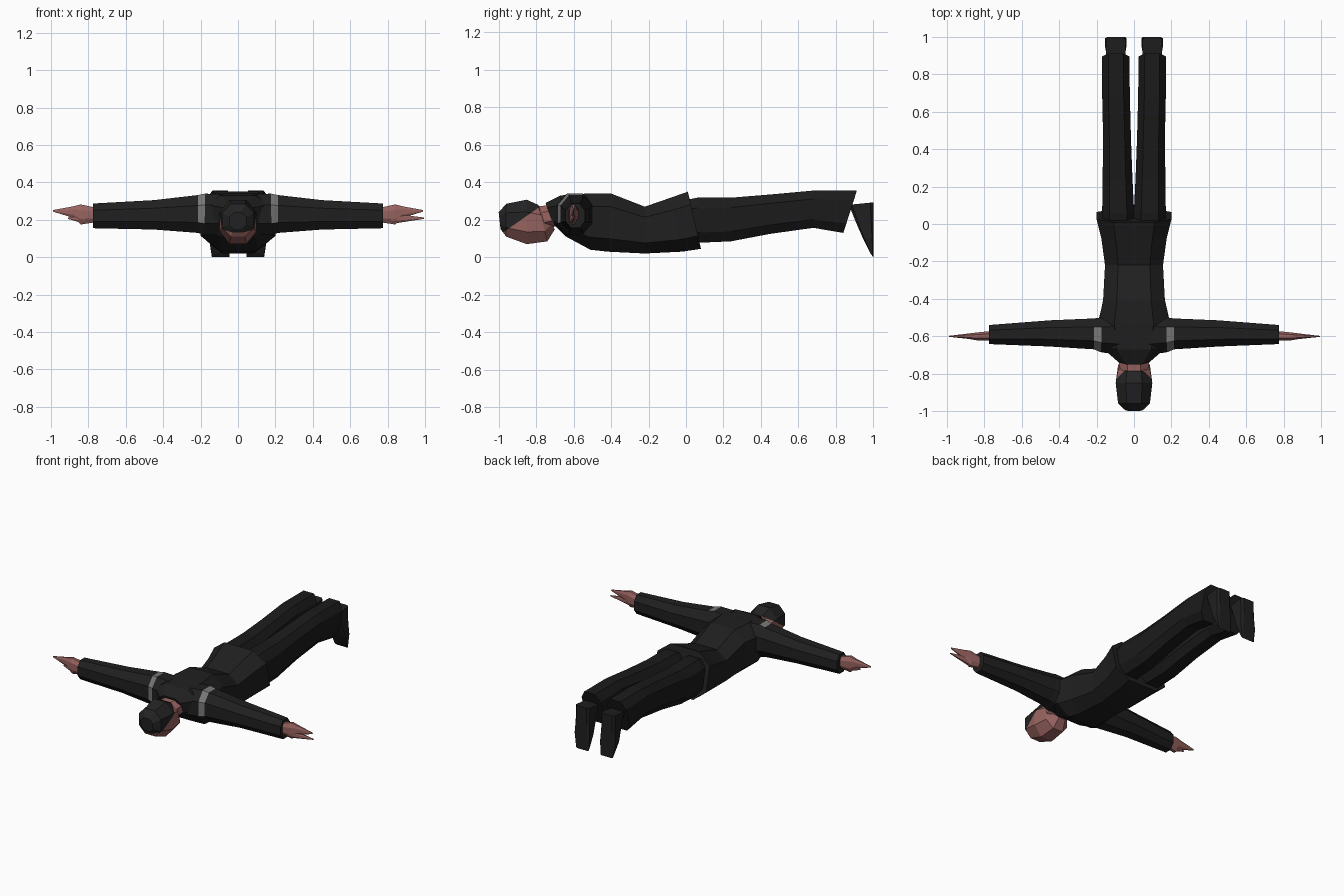
import bpy, bmesh
from mathutils import Vector

def mat(name, c):
    m = bpy.data.materials.new(name)
    m.diffuse_color = (*c, 1)
    return m

JACKET = mat("jacket black", (0.014, 0.014, 0.014))
TROUSERS = mat("trouser black", (0.011, 0.011, 0.011))
HAIR = mat("hair black", (0.017, 0.017, 0.018))
SHOE = mat("shoe black", (0.014, 0.014, 0.014))
SKIN = mat("skin", (0.31, 0.125, 0.115))
BAND = mat("band grey", (0.19, 0.19, 0.19))

def loft(name, axis, stations, mats, side=1, c=0.45, rule=None, cut=None):
    """Eight-sided loft. Station: (s at low b, s at high b, a0, a1, b0, b1).
    Axis Y: (a,s,b), X: (s,a,b), Z: (a,b,s). Side -1 mirrors in x."""
    ring = [(1, c), (c, 1), (-c, 1), (-1, c), (-1, -c), (-c, -1), (c, -1), (1, -c)]
    bm = bmesh.new()
    rows = []
    for s0, s1, a0, a1, b0, b1 in stations:
        row = []
        for u, v in ring:
            a = (a0 + a1) / 2 + u * (a1 - a0) / 2
            b = (b0 + b1) / 2 + v * (b1 - b0) / 2
            s = s0 + (s1 - s0) * (v + 1) / 2
            p = {"Y": (a, s, b), "X": (s, a, b), "Z": (a, b, s)}[axis]
            row.append(bm.verts.new((p[0] * side, p[1], p[2])))
        rows.append(row)
    for r0, r1 in zip(rows, rows[1:]):
        for i in range(8):
            j = (i + 1) % 8
            bm.faces.new((r0[i], r0[j], r1[j], r1[i]))
    bm.faces.new(rows[0])
    bm.faces.new(rows[-1])
    bmesh.ops.recalc_face_normals(bm, faces=bm.faces[:])
    if cut:
        bmesh.ops.bisect_plane(bm, geom=bm.verts[:] + bm.edges[:] + bm.faces[:],
                               plane_co=cut[0], plane_no=cut[1])
    bm.normal_update()
    if rule:
        for f in bm.faces:
            f.material_index = int(rule(f.calc_center_median(), f.normal))
    me = bpy.data.meshes.new(name)
    bm.to_mesh(me)
    bm.free()
    for m in mats:
        me.materials.append(m)
    ob = bpy.data.objects.new(name, me)
    bpy.context.collection.objects.link(ob)
    return ob

# Jacket body, from collar to slanted hem
loft("jacket_body", "Y", [
    (-0.71, -0.75, -0.08, 0.08, 0.18, 0.29),
    (-0.64, -0.67, -0.17, 0.17, 0.11, 0.33),
    (-0.51, -0.53, -0.19, 0.19, 0.04, 0.34),
    (-0.42, -0.40, -0.165, 0.165, 0.03, 0.34),
    (-0.22, -0.22, -0.155, 0.155, 0.02, 0.27),
    (-0.02, -0.09, -0.175, 0.175, 0.03, 0.315),
    (0.08, 0.01, -0.20, 0.20, 0.045, 0.35)], [JACKET], c=0.55)

# Neck
loft("neck", "Y", [
    (-0.82, -0.82, -0.07, 0.07, 0.14, 0.27),
    (-0.67, -0.70, -0.085, 0.085, 0.17, 0.28)], [SKIN])

# Head, with hair above a slanted hairline
co, no = Vector((0, -0.98, 0.13)), Vector((0, -0.7, 1)).normalized()
loft("head", "Y", [
    (-0.99, -1.0, -0.045, 0.045, 0.15, 0.24),
    (-0.96, -0.96, -0.085, 0.085, 0.11, 0.285),
    (-0.85, -0.85, -0.098, 0.098, 0.07, 0.307),
    (-0.74, -0.79, -0.085, 0.085, 0.085, 0.28),
    (-0.70, -0.77, -0.055, 0.055, 0.15, 0.25)], [SKIN, HAIR],
    rule=lambda p, n: (p - co).dot(no) > 0, cut=(co, no))

for side, tag in ((1, "right"), (-1, "left")):
    # Sleeve with a grey shoulder band
    loft("sleeve_" + tag, "X", [
        (0.08, 0.08, -0.70, -0.49, 0.12, 0.335),
        (0.18, 0.175, -0.685, -0.50, 0.12, 0.34),
        (0.215, 0.215, -0.67, -0.505, 0.13, 0.332),
        (0.45, 0.45, -0.655, -0.515, 0.148, 0.305),
        (0.775, 0.775, -0.642, -0.54, 0.155, 0.287)], [JACKET, BAND], side,
        rule=lambda p, n: 0.18 < abs(p.x) < 0.212 and n.z > -0.3 and p.y < -0.56)
    # Hand: palm with pointed fingers, then a lower finger
    loft("hand_" + tag, "X", [
        (0.74, 0.74, -0.625, -0.57, 0.19, 0.26),
        (0.84, 0.84, -0.622, -0.58, 0.175, 0.282),
        (0.88, 0.88, -0.615, -0.585, 0.21, 0.272),
        (0.99, 0.99, -0.603, -0.598, 0.244, 0.252)], [SKIN], side)
    tip = 0.995 if side > 0 else 0.91
    loft("lower_finger_" + tag, "X", [
        (0.82, 0.82, -0.622, -0.585, 0.178, 0.235),
        (tip, tip, -0.603, -0.598, 0.205, 0.212)], [SKIN], side)
    # Trouser leg with slanted cuff
    loft("trouser_leg_" + tag, "Y", [
        (-0.05, -0.08, -0.002, 0.165, 0.08, 0.29),
        (0.08, 0.06, 0.0, 0.17, 0.078, 0.318),
        (0.24, 0.24, 0.008, 0.168, 0.085, 0.318),
        (0.45, 0.45, 0.016, 0.165, 0.125, 0.335),
        (0.68, 0.68, 0.022, 0.17, 0.157, 0.356),
        (0.84, 0.912, 0.025, 0.17, 0.13, 0.355)], [TROUSERS], side, c=0.55)
    # Shoe, toe pointing down
    loft("shoe_" + tag, "Z", [
        (0.28, 0.293, 0.045, 0.15, 0.87, 1.0),
        (0.18, 0.18, 0.045, 0.15, 0.91, 1.0),
        (0.10, 0.10, 0.04, 0.155, 0.945, 1.0),
        (0.02, 0.0, 0.045, 0.14, 0.985, 1.0)], [SHOE], side, c=0.75)
